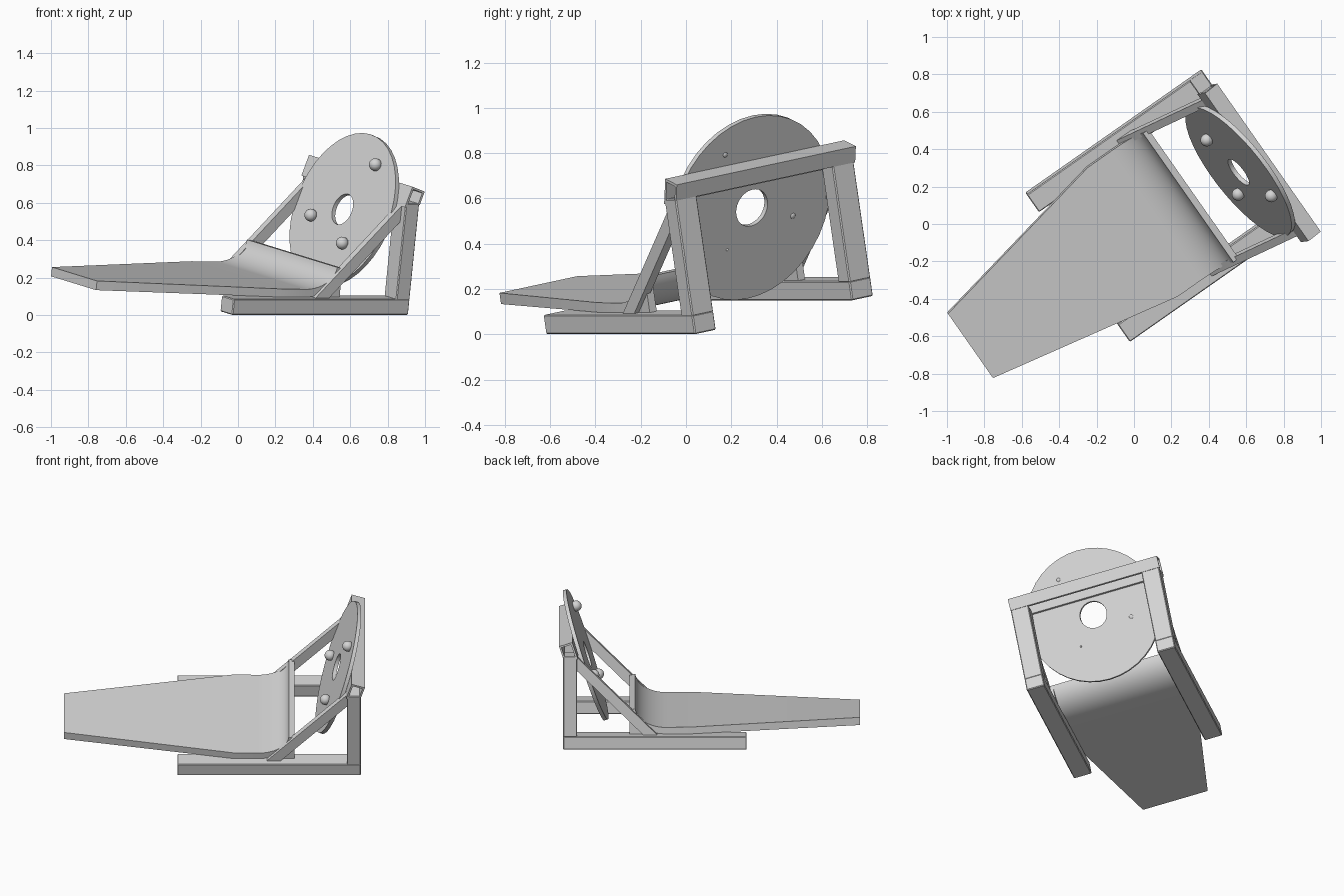
import bpy, bmesh, math
from mathutils import Matrix, Vector

if "Cube" in bpy.data.objects:
    bpy.data.objects.remove(bpy.data.objects["Cube"])

# One light grey for everything
grey = bpy.data.materials.new("light_grey")
grey.use_nodes = True
colour = (0.66, 0.66, 0.66, 1)
grey.diffuse_color = colour
grey.node_tree.nodes["Principled BSDF"].inputs["Base Color"].default_value = colour

# Whole model is yawed and rolled; parts are built in its own straight frame
POSE = Matrix.Rotation(math.radians(35), 4, 'Z') @ Matrix.Rotation(math.radians(10), 4, 'X')
LEAN = math.radians(18)
MID = 0.006  # centre line across the width


def finish(name, bm, local=Matrix(), smooth=False):
    bmesh.ops.recalc_face_normals(bm, faces=bm.faces)
    mesh = bpy.data.meshes.new(name)
    bm.to_mesh(mesh)
    bm.free()
    mesh.materials.append(grey)
    ob = bpy.data.objects.new(name, mesh)
    bpy.context.collection.objects.link(ob)
    ob.matrix_world = POSE @ local
    if smooth:
        bpy.ops.object.select_all(action='DESELECT')
        ob.select_set(True)
        bpy.context.view_layer.objects.active = ob
        bpy.ops.object.shade_smooth_by_angle(angle=math.radians(30))
    return ob


def slab(name, profile, v0, v1, bevel=0):
    """Side profile in (length, height), extruded across the width."""
    bm = bmesh.new()
    face = bm.faces.new([bm.verts.new((u, MID + v0, w)) for u, w in profile])
    out = bmesh.ops.extrude_face_region(bm, geom=[face])
    verts = [g for g in out["geom"] if isinstance(g, bmesh.types.BMVert)]
    bmesh.ops.translate(bm, verts=verts, vec=(0, v1 - v0, 0))
    ob = finish(name, bm)
    if bevel:
        mod = ob.modifiers.new("soft_edges", 'BEVEL')
        mod.width = bevel
        mod.segments = 1
    return ob


def rect(u0, u1, w0, w1):
    return [(u0, w0), (u1, w0), (u1, w1), (u0, w1)]


def arc(length, height, steps=14, end=84):
    """Upward elliptical curl at the back of the board."""
    return [(0.13 + length * math.sin(math.radians(end * i / steps)),
             0.347 - height * math.cos(math.radians(end * i / steps)))
            for i in range(steps + 1)]


# Base beams, posts, diagonal struts and gussets on both sides
for side, sign in (("right", -1), ("left", 1)):
    slab(side + "_base_beam", rect(-0.38, 0.769, 0.085, 0.171), sign * 0.372, sign * 0.488, 0.005)
    slab(side + "_post", rect(0.681, 0.769, 0.165, 0.69), sign * 0.372, sign * 0.488, 0.005)
    slab(side + "_strut", [(0.18, 0.171), (0.268, 0.171), (0.69, 0.593), (0.69, 0.681)],
         sign * 0.407, sign * 0.45)
    slab(side + "_gusset", arc(0.224, 0.174)[5:] + [(0.353, 0.171), (0.25, 0.171)],
         sign * 0.387, sign * 0.425)

# Leaning top crossbeam: a channel open underneath, deeper on its front face
across, down = Vector((math.cos(LEAN), -math.sin(LEAN))), Vector((-math.sin(LEAN), -math.cos(LEAN)))
corner = Vector((0.712, 0.782))
channel = [(0, 0), (0.087, 0), (0.087, 0.075), (0.075, 0.08),
           (0.075, 0.012), (0.012, 0.012), (0.012, 0.113), (0, 0.118)]
slab("top_crossbeam", [corner + across * a + down * d for a, d in channel], -0.488, 0.492)

# Board: tapered front, flat middle, curled back
stations = [((-1.09, 0.172), (-1.09, 0.222)), ((-0.03, 0.172), (-0.03, 0.216))]
stations += list(zip(arc(0.225, 0.175), arc(0.189, 0.133)))
bm = bmesh.new()
rings = []
for i, (low, high) in enumerate(stations):
    half = 0.213 if i == 0 else 0.427
    rings.append([bm.verts.new((p[0], MID + s * half, p[1]))
                  for p, s in ((low, -1), (low, 1), (high, 1), (high, -1))])
for a, b in zip(rings, rings[1:]):
    for k in range(4):
        bm.faces.new((a[k], a[(k + 1) % 4], b[(k + 1) % 4], b[k]))
bm.faces.new(rings[0])
bm.faces.new(rings[-1])
finish("board", bm, smooth=True)

# Leaning disc with a central hole; its axis is local z
DISC = Matrix.Translation((0.628, MID, 0.57)) @ Matrix.Rotation(math.pi / 2 + LEAN, 4, 'Y')
SEGMENTS = 40
bm = bmesh.new()
section = [(0.086, -0.012), (0.428, -0.012), (0.428, 0.012), (0.086, 0.012)]
rings = []
for i in range(SEGMENTS):
    t = 2 * math.pi * i / SEGMENTS
    rings.append([bm.verts.new((r * math.cos(t), r * math.sin(t), h)) for r, h in section])
for i, a in enumerate(rings):
    b = rings[(i + 1) % SEGMENTS]
    for k in range(4):
        bm.faces.new((a[k], a[(k + 1) % 4], b[(k + 1) % 4], b[k]))
finish("disc", bm, DISC, smooth=True)

# Round knobs on the disc, each with a rounded pin end showing at the back
# (height up the disc, sideways, pin radius)
knobs = {"upper": (0.279, -0.16, 0.017), "left": (-0.081, 0.229, 0.02),
         "lower": (-0.175, -0.126, 0.006)}
for place, (up, sideways, pin) in knobs.items():
    for part, radius, depth in (("knob", 0.034, -0.028), ("pin", pin, 0.017 - pin)):
        bm = bmesh.new()
        bmesh.ops.create_uvsphere(bm, u_segments=24, v_segments=16, radius=radius)
        finish(place + "_" + part, bm, DISC @ Matrix.Translation((-up, sideways, depth)), smooth=True)
